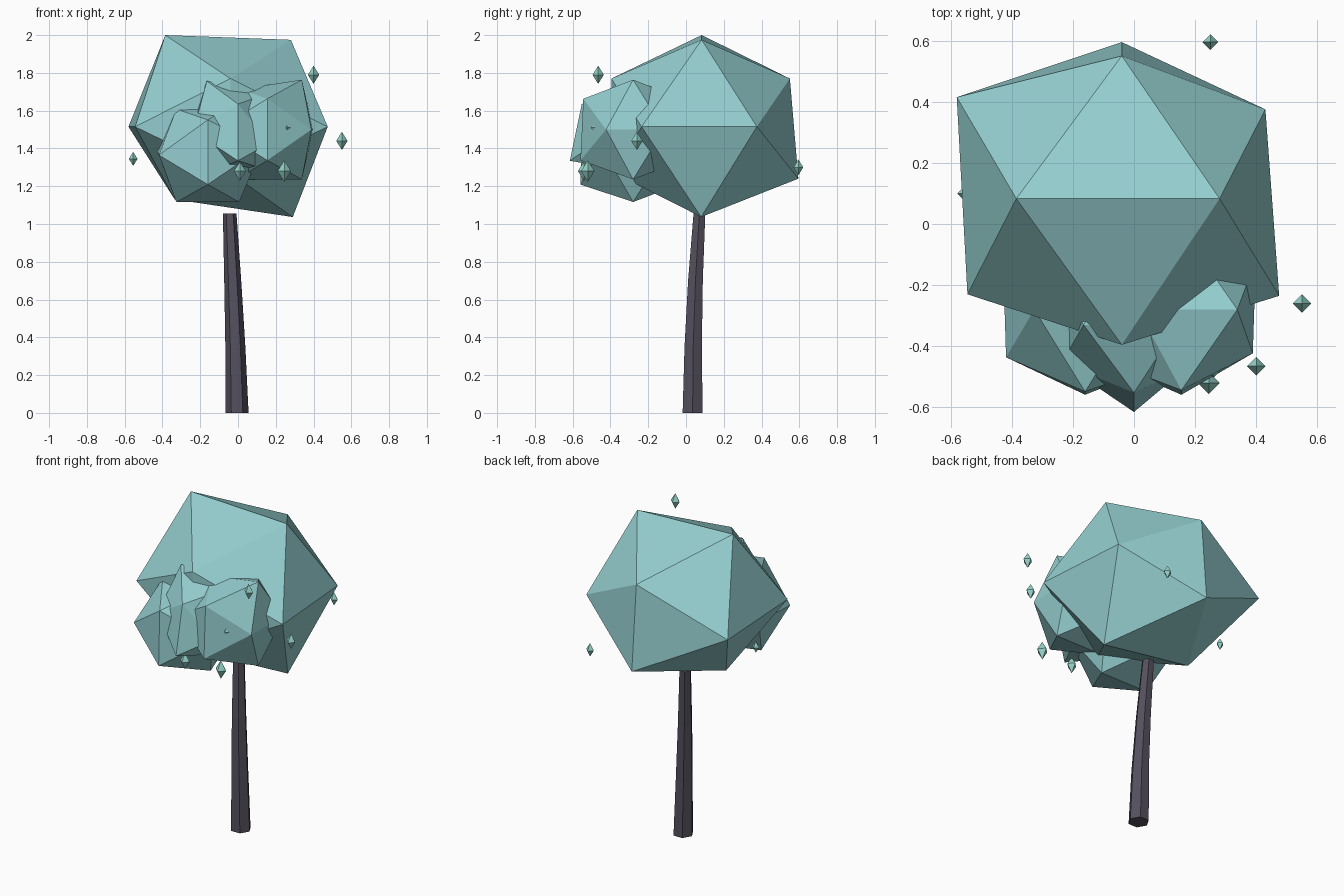
import bpy, bmesh, math
from mathutils import Vector

if "Cube" in bpy.data.objects:
    bpy.data.objects.remove(bpy.data.objects["Cube"])


def material(name, rgb):
    m = bpy.data.materials.new(name)
    m.diffuse_color = (*rgb, 1)
    m.use_nodes = True
    m.node_tree.nodes["Principled BSDF"].inputs["Base Color"].default_value = m.diffuse_color
    return m


LEAF = material("leaf", (0.30, 0.62, 0.63))
SPARK = material("leaf_bit", (0.30, 0.66, 0.59))
BARK = material("bark", (0.09, 0.08, 0.11))


def finish(name, bm, mat):
    bmesh.ops.recalc_face_normals(bm, faces=bm.faces)
    mesh = bpy.data.meshes.new(name)
    bm.to_mesh(mesh)
    bm.free()
    ob = bpy.data.objects.new(name, mesh)
    ob.data.materials.append(mat)
    bpy.context.collection.objects.link(ob)
    return ob


def hull(name, points, mat):
    bm = bmesh.new()
    for p in points:
        bm.verts.new(p)
    res = bmesh.ops.convex_hull(bm, input=bm.verts)
    loose = [v for v in bm.verts if not v.link_faces]
    bmesh.ops.delete(bm, geom=loose, context='VERTS')
    return finish(name, bm, mat)


def ico_points(centre, a, nudges):
    # twelve corners keyed by axis and signs: x = (+-a, 0, +-b) and so on
    b = a * (1 + math.sqrt(5)) / 2
    pts = []
    for s in (-1, 1):
        for t in (-1, 1):
            for key, p in (("top", (s * a, 0, t * b)),
                           ("front", (0, s * b, t * a)),
                           ("side", (s * b, t * a, 0))):
                d = nudges.get((key, s, t), (0, 0, 0))
                pts.append(Vector(centre) + Vector(p) + Vector(d))
    return pts


# Main crown: slightly uneven icosahedron
hull("crown", [
    (-0.385, 0.083, 2.0), (0.28, 0.083, 1.975),
    (0.29, 0.08, 1.037), (-0.335, 0.08, 1.13),
    (-0.04, 0.55, 1.77), (-0.04, 0.595, 1.24),
    (-0.04, -0.395, 1.77), (-0.04, -0.38, 1.27),
    (-0.58, 0.415, 1.515), (0.43, 0.375, 1.515),
    (0.475, -0.235, 1.515), (-0.545, -0.23, 1.515)], LEAF)

# Three smaller leaf clumps on the front
hull("left_clump", ico_points((-0.16, -0.28, 1.385), 0.166, {
    ("top", -1, 1): (0, 0, -0.045), ("front", -1, -1): (0, -0.01, -0.01),
    ("side", -1, -1): (0.01, 0.01, -0.02), ("side", 1, -1): (0.02, 0, 0.02)}), LEAF)
hull("middle_clump", ico_points((0.0, -0.33, 1.49), 0.165, {
    ("top", 1, 1): (-0.02, 0, -0.07), ("front", -1, -1): (0, -0.018, 0.01),
    ("front", -1, 1): (0, 0.045, -0.02), ("side", -1, -1): (0.03, 0.04, 0),
    ("side", 1, -1): (-0.1, 0.02, -0.06),
    ("top", -1, -1): (0.04, 0, 0.06), ("top", 1, -1): (0, 0, 0.06)}), LEAF)
hull("right_clump", ico_points((0.155, -0.28, 1.5), 0.163, {
    ("top", -1, 1): (0.02, 0, -0.05), ("top", 1, 1): (0.02, 0, 0),
    ("top", 1, -1): (0.02, 0, 0), ("front", -1, -1): (0, -0.015, 0),
    ("side", 1, -1): (-0.03, 0.02, 0), ("side", 1, 1): (-0.02, 0, 0)}), LEAF)

# Floating leaf bits: tall octahedra (x, y, z, half width)
for i, (x, y, z, w) in enumerate([
        (0.40, -0.465, 1.79, 0.03), (0.55, -0.26, 1.44, 0.03),
        (0.245, -0.52, 1.28, 0.036), (0.01, -0.54, 1.28, 0.032),
        (-0.555, 0.10, 1.345, 0.023), (0.25, 0.595, 1.30, 0.026),
        (0.26, -0.475, 1.51, 0.028)]):
    h = w * 1.6
    hull(f"leaf_bit_{i + 1}", [(x - w, y, z), (x + w, y, z), (x, y - w, z),
                               (x, y + w, z), (x, y, z - h), (x, y, z + h)], SPARK)

# Trunk: bent, tapering six-sided column
bm = bmesh.new()
rings = []
for x, y, z, r in [(-0.005, 0.035, 0, 0.061), (-0.014, 0.038, 0.35, 0.053),
                   (-0.028, 0.05, 0.7, 0.045), (-0.044, 0.071, 1.055, 0.036)]:
    rings.append([bm.verts.new((x + r * math.cos(k * math.pi / 3),
                                y + r * math.sin(k * math.pi / 3), z)) for k in range(6)])
for lo, up in zip(rings, rings[1:]):
    for k in range(6):
        n = (k + 1) % 6
        bm.faces.new((lo[k], lo[n], up[n], up[k]))
bm.faces.new(rings[0])
bm.faces.new(rings[-1])
finish("trunk", bm, BARK)
